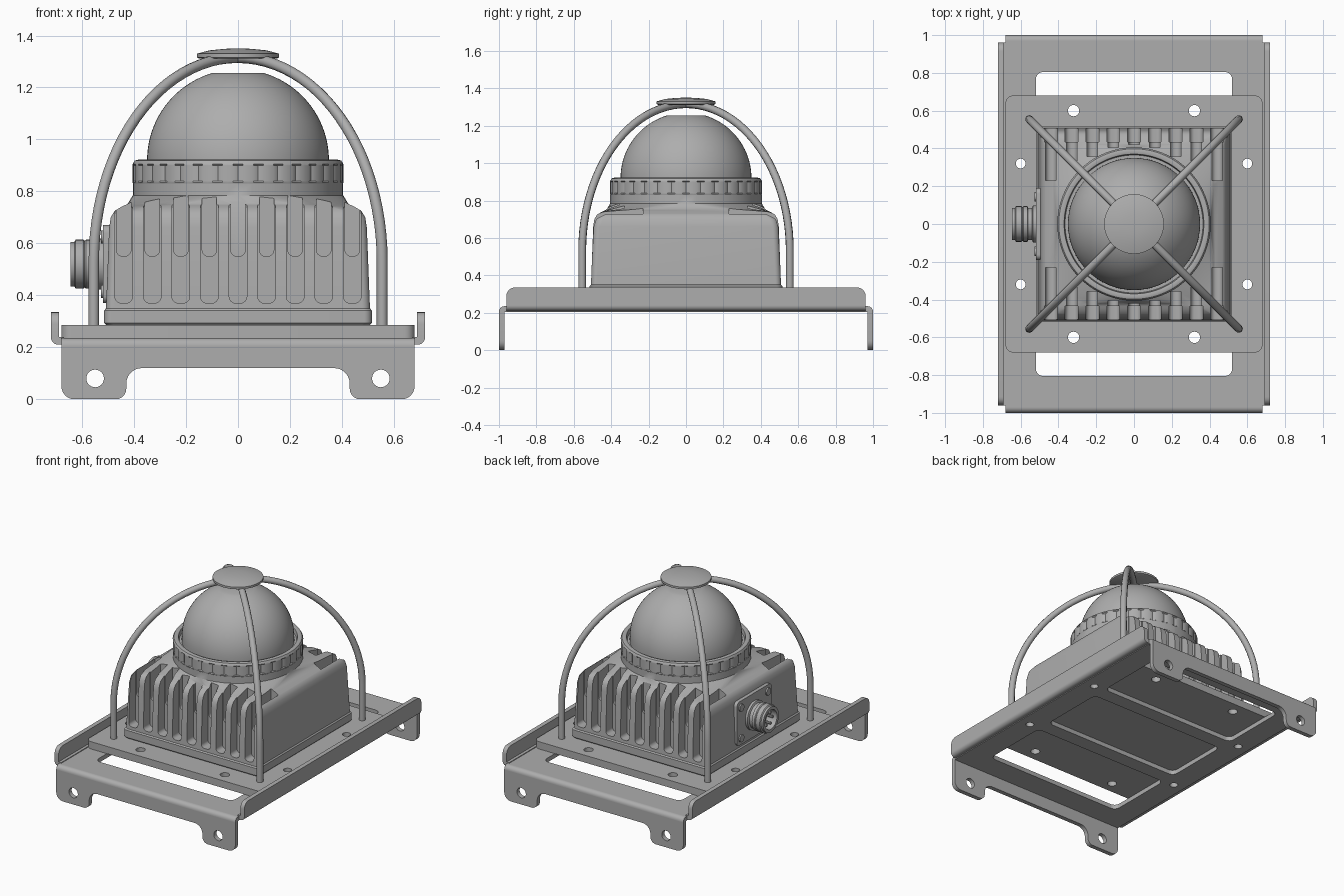
import bpy, bmesh, math
from mathutils import Vector

cube = bpy.data.objects.get("Cube")
if cube:
    bpy.data.objects.remove(cube, do_unlink=True)

grey = bpy.data.materials.new("cast_grey")
grey.use_nodes = True
colour = (0.42, 0.42, 0.42, 1)
grey.diffuse_color = colour
grey.node_tree.nodes["Principled BSDF"].inputs["Base Color"].default_value = colour


def activate(ob):
    bpy.ops.object.select_all(action='DESELECT')
    ob.select_set(True)
    bpy.context.view_layer.objects.active = ob


def finish(name, bm, angle=35):
    bmesh.ops.recalc_face_normals(bm, faces=bm.faces)
    mesh = bpy.data.meshes.new(name)
    bm.to_mesh(mesh)
    bm.free()
    ob = bpy.data.objects.new(name, mesh)
    bpy.context.collection.objects.link(ob)
    mesh.materials.append(grey)
    activate(ob)
    bpy.ops.object.shade_smooth_by_angle(angle=math.radians(angle))
    return ob


def rounded(points, steps=6):
    """2D outline from (u, v, corner radius) points."""
    out = []
    for i, (u, v, r) in enumerate(points):
        p = Vector((u, v))
        if r == 0:
            out.append(p)
            continue
        a = (Vector(points[i - 1][:2]) - p).normalized()
        b = (Vector(points[(i + 1) % len(points)][:2]) - p).normalized()
        c = p + (a + b) * r
        for k in range(steps + 1):
            t = k / steps * math.pi / 2
            out.append(c - b * r * math.cos(t) - a * r * math.sin(t))
    return out


def rect(u0, u1, v0, v1, r=0):
    return rounded([(u0, v0, r), (u1, v0, r), (u1, v1, r), (u0, v1, r)])


def circle(u, v, r, n=24):
    return [Vector((u + r * math.cos(2 * math.pi * i / n),
                    v + r * math.sin(2 * math.pi * i / n))) for i in range(n)]


def prisms(name, parts):
    """Extrude outlines along an axis: (outline, axis, low, high)."""
    bm = bmesh.new()
    place = {'x': lambda p, w: (w, p[0], p[1]), 'y': lambda p, w: (p[0], w, p[1]),
             'z': lambda p, w: (p[0], p[1], w)}
    for outline, axis, lo, hi in parts:
        face = bm.faces.new([bm.verts.new(place[axis](p, lo)) for p in outline])
        new = bmesh.ops.extrude_face_region(bm, geom=[face])["geom"]
        shift = Vector(place[axis]((0, 0), hi - lo))
        bmesh.ops.translate(bm, vec=shift, verts=[g for g in new if isinstance(g, bmesh.types.BMVert)])
    return finish(name, bm)


def loft(name, rings, angle=35):
    """Skin closed rings of points and cap both ends."""
    bm = bmesh.new()
    rows = [[bm.verts.new(p) for p in ring] for ring in rings]
    n = len(rows[0])
    for a, b in zip(rows, rows[1:]):
        for i in range(n):
            bm.faces.new((a[i], a[(i + 1) % n], b[(i + 1) % n], b[i]))
    bm.faces.new(rows[0])
    bm.faces.new(rows[-1])
    return finish(name, bm, angle)


def turned(name, profile, n=64, angle=35):
    return loft(name, [[(*p, z) for p in circle(0, 0, r, n)] for r, z in profile], angle)


def cut(ob, name, parts):
    cutter = prisms(name, parts)
    mod = ob.modifiers.new("cut", 'BOOLEAN')
    mod.operation, mod.solver, mod.object = 'DIFFERENCE', 'EXACT', cutter
    activate(ob)
    bpy.ops.object.modifier_apply(modifier=mod.name)
    bpy.data.objects.remove(cutter, do_unlink=True)
    bpy.ops.object.shade_smooth_by_angle(angle=math.radians(35))


# Holes shared by the tray and the mounting plate
bolts = [(circle(sx * 0.32, sy * 0.6, 0.03), 'z', 0.1, 0.4) for sx in (-1, 1) for sy in (-1, 1)]
bolts += [(circle(sx * 0.6, sy * 0.32, 0.026), 'z', 0.1, 0.4) for sx in (-1, 1) for sy in (-1, 1)]

# Sheet metal tray with three windows
tray = prisms("tray", [(rect(-0.68, 0.68, -0.97, 0.97), 'z', 0.205, 0.235)])
cut(tray, "tray_windows", [(rect(-0.52, 0.52, a, b, 0.04), 'z', 0.1, 0.3)
                           for a, b in ((-0.805, -0.33), (-0.23, 0.23), (0.33, 0.805))])
cut(tray, "tray_holes", bolts[4:])

# Folded legs at both ends and upturned side flanges
leg = rounded([(-0.68, 0.205, 0), (-0.68, 0, 0.05), (-0.43, 0, 0.04), (-0.43, 0.12, 0.06),
               (0.43, 0.12, 0.06), (0.43, 0, 0.04), (0.68, 0, 0.05), (0.68, 0.205, 0)])
for s, end in ((-1, "front"), (1, "back")):
    lo, hi = sorted((s * 0.97, s))
    ob = prisms(end + "_leg", [(leg, 'y', lo, hi)])
    cut(ob, "leg_holes", [(circle(x, 0.08, 0.034), 'y', lo - 0.1, hi + 0.1) for x in (-0.55, 0.55)])
    bend = rounded([(s * 0.97, 0.205, 0), (s, 0.205, 0), (s, 0.235, 0.029), (s * 0.97, 0.235, 0)])
    prisms(end + "_leg_bend", [(bend, 'x', -0.68, 0.68)])
for s, side in ((-1, "right"), (1, "left")):
    lo, hi = sorted((s * 0.69, s * 0.72))
    wall = rounded([(-0.96, 0.24, 0), (0.96, 0.24, 0), (0.96, 0.335, 0.045), (-0.96, 0.335, 0.045)])
    bend = rounded([(s * 0.67, 0.21, 0), (s * 0.72, 0.21, 0.028), (s * 0.72, 0.24, 0),
                    (s * 0.67, 0.24, 0)])
    prisms(side + "_flange", [(wall, 'x', lo, hi)])
    prisms(side + "_flange_bend", [(bend, 'y', -0.96, 0.96)])

# Mounting plate
plate = prisms("mounting_plate", [(rect(-0.68, 0.68, -0.68, 0.68, 0.04), 'z', 0.235, 0.285)])
cut(plate, "plate_holes", bolts)

# Housing: square base blending to a round collar
sections = [(0.507, 0.03, 0.285), (0.515, 0.03, 0.293), (0.515, 0.03, 0.342), (0.508, 0.03, 0.35),
            (0.496, 0.035, 0.66), (0.49, 0.045, 0.70), (0.475, 0.06, 0.725), (0.45, 0.09, 0.74),
            (0.425, 0.22, 0.752), (0.405, 0.404, 0.785), (0.405, 0.404, 0.83)]
housing = loft("housing", [[(*p, z) for p in rounded(
    [(-h, -h, r), (h, -h, r), (h, h, r), (-h, h, r)], 12)] for h, r, z in sections])

# Cooling slots between the fins, with deeper upper pockets
slots, pockets = [], []
for i in range(-4, 5):
    x = i * 0.11
    inner = 0.23 if abs(i) == 4 else max(0.33, math.sqrt(0.42 ** 2 - x * x))
    for s in (-1, 1):
        slots.append((rect(x - 0.034, x + 0.034, 0.37, 0.95, 0.025), 'y', *sorted((s * 0.435, s * 0.6))))
        pockets.append((rect(x - 0.028, x + 0.028, 0.55, 0.95, 0.025), 'y', *sorted((s * inner, s * 0.58))))
cut(housing, "fin_slots", slots)
cut(housing, "fin_pockets", pockets)

# Ribbed clamping ring
ring_rows = []
for r, z, groove in ((0.385, 0.815, 0), (0.402, 0.825, 0), (0.406, 0.835, 0), (0.406, 0.84, 0.009),
                     (0.406, 0.9, 0.009), (0.406, 0.905, 0), (0.398, 0.918, 0), (0.385, 0.922, 0),
                     (0.37, 0.918, 0), (0.365, 0.89, 0)):
    ring_rows.append([(*(p * (1 - (groove / r if k % 4 == 0 else 0))), z)
                      for k, p in enumerate(circle(0, 0, r, 128))])
loft("clamping_ring", ring_rows)

# Lens dome with a flat top
top = math.acos(0.1 / 0.35)
turned("lens_dome", [(0.35, 0.87)] + [(0.35 * math.cos(top * k / 20), 0.92 + 0.35 * math.sin(top * k / 20))
                                      for k in range(21)])

# Cage: two crossing wire hoops and a cap
reach, spring = 0.785, 0.53
for s, name in ((1, "cage_hoop_a"), (-1, "cage_hoop_b")):
    arc = [(reach * math.cos(math.pi * k / 48), spring + reach * math.sin(math.pi * k / 48)) for k in range(49)]
    path = [(reach, 0.26)] + arc + [(-reach, 0.26)]
    curve = bpy.data.curves.new(name, 'CURVE')
    curve.dimensions = '3D'
    curve.bevel_depth, curve.bevel_resolution, curve.use_fill_caps = 0.021, 3, True
    spline = curve.splines.new('POLY')
    spline.points.add(len(path) - 1)
    for point, (r, z) in zip(spline.points, path):
        point.co = (r * math.sqrt(0.5), s * r * math.sqrt(0.5), z, 1)
    curve.materials.append(grey)
    hoop = bpy.data.objects.new(name, curve)
    bpy.context.collection.objects.link(hoop)
    activate(hoop)
    bpy.ops.object.convert(target='MESH')
    bpy.ops.object.shade_smooth_by_angle(angle=math.radians(50))
turned("cage_cap", [(0.15, 1.312), (0.158, 1.316), (0.158, 1.33), (0.11, 1.343), (0.05, 1.349), (0.01, 1.35)])

# Side connector: backing plate, screws, hollow socket and pins
prisms("connector_plate", [(rect(-0.19, 0.19, 0.37, 0.67, 0.03), 'x', -0.519, -0.48)])
prisms("connector_screws", [(circle(y, 0.52 + z, 0.025, 12), 'x', -0.528, -0.5)
                            for y in (-0.145, 0.145) for z in (-0.105, 0.105)])
socket = turned("connector_socket", [
    (0.098, 0.5), (0.098, 0.535), (0.085, 0.54), (0.085, 0.56), (0.094, 0.565), (0.094, 0.585),
    (0.09, 0.59), (0.094, 0.595), (0.094, 0.625), (0.086, 0.63), (0.086, 0.645), (0.066, 0.645),
    (0.066, 0.57)], 40)
socket.rotation_euler = (0, -math.pi / 2, 0)
socket.location = (0, 0, 0.52)
prisms("connector_pins", [(circle(*(p + Vector((0, 0.52))), 0.009, 8), 'x', -0.63, -0.56)
                          for p in circle(0, 0, 0.042, 6)])
